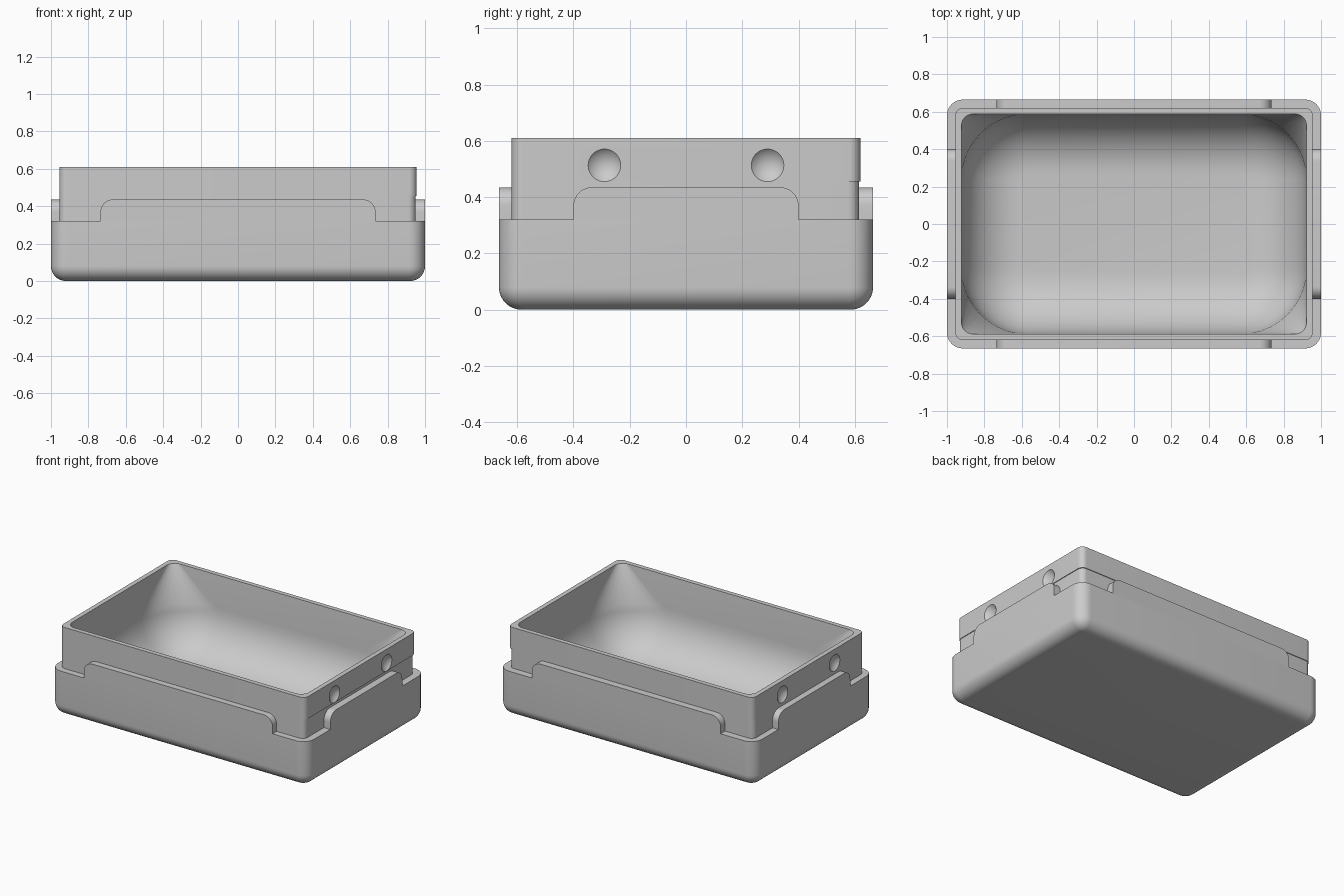
import bpy, bmesh, math
from mathutils import Vector

cube = bpy.data.objects.get("Cube")
if cube:
    bpy.data.objects.remove(cube, do_unlink=True)

grey = bpy.data.materials.new("plain grey")
grey.use_nodes = True
grey.diffuse_color = (0.6, 0.6, 0.6, 1)
grey.node_tree.nodes["Principled BSDF"].inputs["Base Color"].default_value = (0.6, 0.6, 0.6, 1)

SEG = 10


def make_object(name, bm):
    bmesh.ops.recalc_face_normals(bm, faces=bm.faces)
    mesh = bpy.data.meshes.new(name)
    bm.to_mesh(mesh)
    bm.free()
    mesh.materials.append(grey)
    obj = bpy.data.objects.new(name, mesh)
    bpy.context.collection.objects.link(obj)
    return obj


def activate(obj):
    bpy.ops.object.select_all(action='DESELECT')
    obj.select_set(True)
    bpy.context.view_layer.objects.active = obj


def smooth(obj):
    activate(obj)
    bpy.ops.object.shade_smooth_by_angle(angle=math.radians(30))


def ring(bm, hx, hy, r, z, cx=0, cy=0):
    """Rounded rectangle loop of vertices."""
    verts = []
    for k, (sx, sy) in enumerate([(1, 1), (-1, 1), (-1, -1), (1, -1)]):
        for i in range(SEG + 1):
            a = math.pi / 2 * (k + i / SEG)
            verts.append(bm.verts.new((cx + sx * (hx - r) + r * math.cos(a),
                                       cy + sy * (hy - r) + r * math.sin(a), z)))
    return verts


def loft(name, sections):
    bm = bmesh.new()
    rings = [ring(bm, *s) for s in sections]
    for a, b in zip(rings, rings[1:]):
        n = len(a)
        for i in range(n):
            j = (i + 1) % n
            bm.faces.new((a[i], a[j], b[j], b[i]))
    bm.faces.new(rings[0])
    bm.faces.new(rings[-1])
    return make_object(name, bm)


# Outer tray with rounded bottom, ledge, upright wall and scooped cavity
HX, HY, FIL = 1.0, 0.665, 0.08
sections = []
for i in range(SEG + 1):
    a = math.pi / 2 * i / SEG
    inset = FIL * (1 - math.sin(a))
    sections.append((HX - inset, HY - inset, 0.085 - inset * 0.95, FIL * (1 - math.cos(a))))
sections += [
    (HX, HY, 0.085, 0.32),
    (0.9525, 0.6175, 0.04, 0.32, -0.0025, -0.0025),
    (0.9525, 0.6175, 0.04, 0.455, -0.0025, -0.0025),
    (0.955, 0.62, 0.04, 0.455),
    (0.955, 0.62, 0.04, 0.61),
]
# Cavity corners widen downwards, then sweep into the floor
IX, IY, SCOOP, CORNER = 0.922, 0.588, 0.32, 0.35
sections += [(IX, IY, 0.06, 0.61), (IX, IY, CORNER, 0.38)]
for i in range(1, SEG + 1):
    a = math.pi / 2 * i / SEG
    inset = SCOOP * (1 - math.cos(a))
    sections.append((IX - inset, IY - inset, CORNER - inset, 0.38 - SCOOP * math.sin(a)))
tray = loft("tray", sections)

# Round dimples on both ends of the wall
RAD, DEPTH = 0.058, 0.025
R = (RAD ** 2 + DEPTH ** 2) / (2 * DEPTH)
bm = bmesh.new()
for sx in (-1, 1):
    for y in (-0.29, 0.29):
        made = bmesh.ops.create_uvsphere(bm, u_segments=48, v_segments=32, radius=R)
        bmesh.ops.translate(bm, verts=made["verts"],
                            vec=Vector((sx * (0.955 - DEPTH + R), y, 0.513)))
cutter = make_object("dimple_cutter", bm)
cutter.hide_render = True
mod = tray.modifiers.new("dimples", 'BOOLEAN')
mod.operation = 'DIFFERENCE'
mod.solver = 'EXACT'
mod.object = cutter
activate(tray)
bpy.ops.object.modifier_apply(modifier=mod.name)
bpy.data.objects.remove(cutter, do_unlink=True)
smooth(tray)


# Raised tabs along each side of the ledge
def tab(name, half, outer, inner, angle):
    r, low, top = 0.065, 0.32, 0.435
    profile = [(-half, low), (half, low)]
    for k, sx in enumerate((1, -1)):
        for i in range(SEG + 1):
            a = math.pi / 2 * (k + i / SEG)
            profile.append((sx * (half - r) + r * math.cos(a), top - r + r * math.sin(a)))
    bm = bmesh.new()
    face = bm.faces.new([bm.verts.new((x, -outer, z)) for x, z in profile])
    out = bmesh.ops.extrude_face_region(bm, geom=[face], use_keep_orig=True)
    moved = [v for v in out["geom"] if isinstance(v, bmesh.types.BMVert)]
    bmesh.ops.translate(bm, verts=moved, vec=(0, outer - inner, 0))
    obj = make_object(name, bm)
    obj.rotation_euler.z = angle
    smooth(obj)


tab("front_tab", 0.735, HY, 0.61, 0)
tab("back_tab", 0.735, HY, 0.61, math.pi)
tab("left_tab", 0.4, HX, 0.945, math.pi / 2)
tab("right_tab", 0.4, HX, 0.945, -math.pi / 2)
